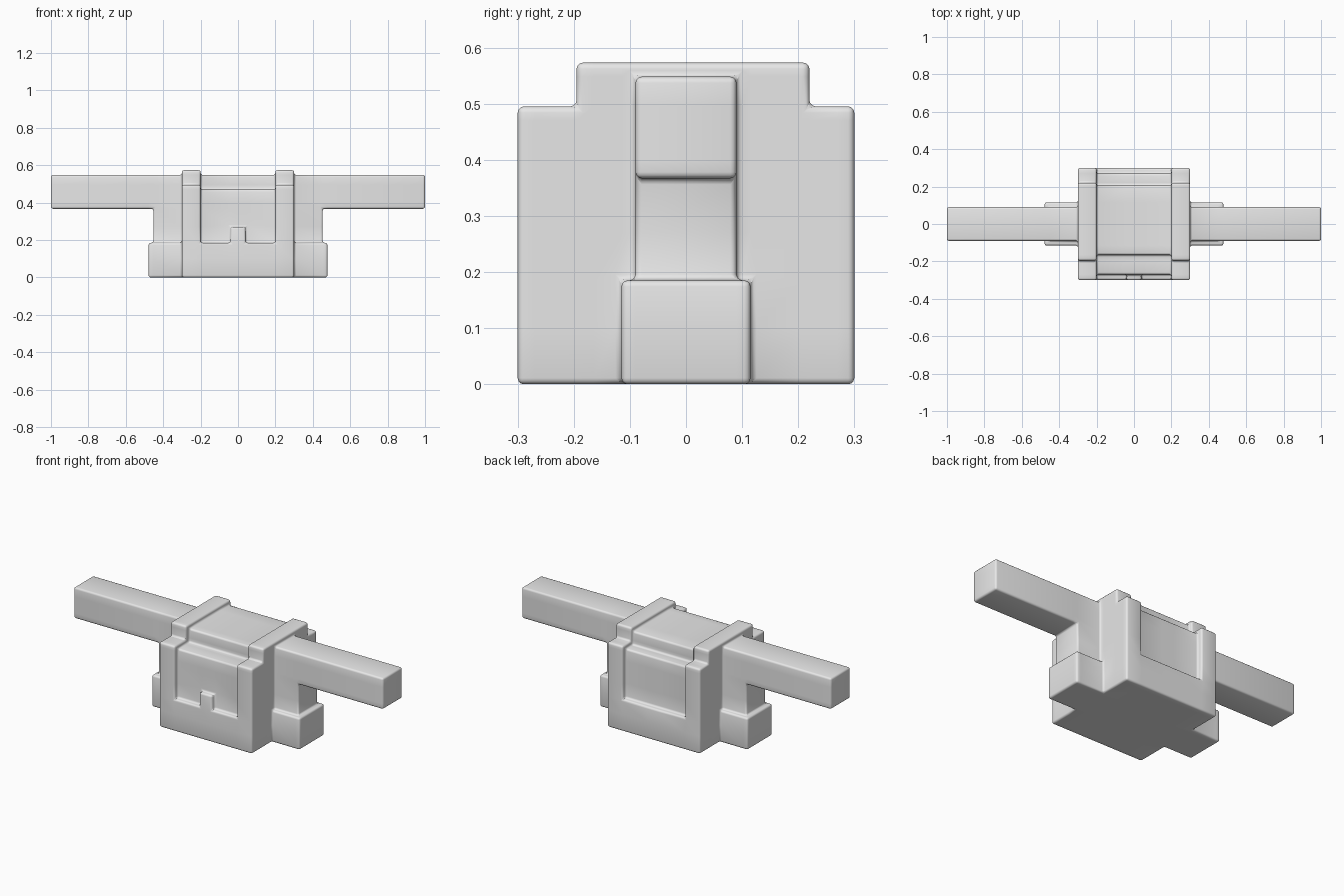
import bpy, bmesh, math

if "Cube" in bpy.data.objects:
    bpy.data.objects.remove(bpy.data.objects["Cube"])

grey = bpy.data.materials.new("light_grey")
grey.diffuse_color = (0.8, 0.8, 0.8, 1)
grey.use_nodes = True
grey.node_tree.nodes["Principled BSDF"].inputs["Base Color"].default_value = grey.diffuse_color

# Blocks of the body: (x0, x1, y0, y1, z0, z1)
blocks = [
    (-0.2, 0.2, -0.3, 0.3, 0, 0.185),          # base with front and back ledges
    (-0.2, 0.2, -0.27, 0.27, 0, 0.47),         # recessed core
    (-0.2, 0.2, -0.165, 0.205, 0.4, 0.548),    # raised core top
    (-0.04, 0.04, -0.3, -0.2, 0.1, 0.27),      # front tab
]
side_blocks = [
    (0.2, 0.3, -0.3, 0.3, 0, 0.495),           # side panel
    (0.2, 0.3, -0.195, 0.22, 0.4, 0.573),      # raised panel top
    (0.3, 1.0, -0.09, 0.09, 0.367, 0.548),     # long arm
    (0.3, 0.453, -0.09, 0.09, 0, 0.4),         # column under arm
    (0.3, 0.478, -0.115, 0.115, 0, 0.185),     # foot
]
for b in side_blocks:
    blocks += [b, (-b[1], -b[0]) + b[2:]]


def union_of_blocks(name, blocks):
    """Merge axis-aligned blocks into one clean shell on a shared cut grid."""
    cuts = [sorted({b[2 * a + k] for b in blocks for k in (0, 1)}) for a in range(3)]

    def filled(cell):
        if any(i < 0 or i >= len(cuts[a]) - 1 for a, i in enumerate(cell)):
            return False
        mid = [(cuts[a][i] + cuts[a][i + 1]) / 2 for a, i in enumerate(cell)]
        return any(all(b[2 * a] < mid[a] < b[2 * a + 1] for a in range(3)) for b in blocks)

    bm = bmesh.new()
    verts = {}

    def vert(key):
        if key not in verts:
            verts[key] = bm.verts.new([cuts[a][i] for a, i in enumerate(key)])
        return verts[key]

    nx, ny, nz = (len(c) - 1 for c in cuts)
    for cell in ((i, j, k) for i in range(nx) for j in range(ny) for k in range(nz)):
        if not filled(cell):
            continue
        for a in range(3):
            u, v = (a + 1) % 3, (a + 2) % 3
            for side in (0, 1):
                near = list(cell)
                near[a] += 1 if side else -1
                if filled(near):
                    continue
                ring = []
                for du, dv in ((0, 0), (1, 0), (1, 1), (0, 1)):
                    key = list(cell)
                    key[a] += side
                    key[u] += du
                    key[v] += dv
                    ring.append(vert(tuple(key)))
                bm.faces.new(ring if side else ring[::-1])
    bmesh.ops.dissolve_limit(bm, angle_limit=math.radians(1),
                             verts=bm.verts[:], edges=bm.edges[:])
    mesh = bpy.data.meshes.new(name)
    bm.to_mesh(mesh)
    bm.free()
    obj = bpy.data.objects.new(name, mesh)
    bpy.context.collection.objects.link(obj)
    return obj


body = union_of_blocks("body_with_arms", blocks)
body.data.materials.append(grey)

# Soft rounded edges and fillets
bevel = body.modifiers.new("soft_edges", 'BEVEL')
bevel.width = 0.011
bevel.segments = 3
bevel.limit_method = 'ANGLE'
bevel.use_clamp_overlap = False

bpy.context.view_layer.objects.active = body
body.select_set(True)
bpy.ops.object.modifier_apply(modifier=bevel.name)
bpy.ops.object.shade_smooth_by_angle(angle=math.radians(35))
